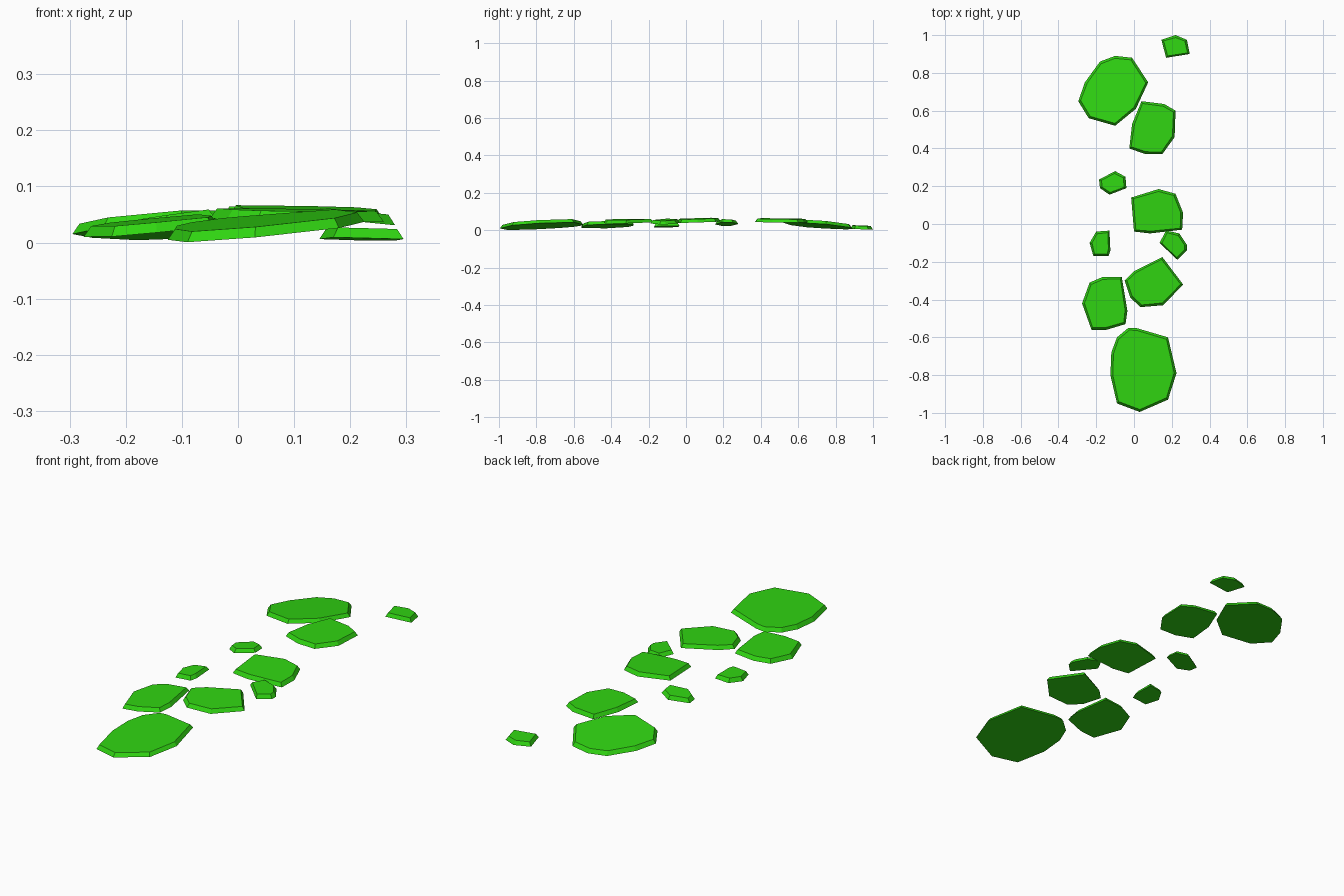
import bpy
import bmesh
from mathutils import Vector

default_cube = bpy.data.objects.get("Cube")
if default_cube:
    bpy.data.objects.remove(default_cube, do_unlink=True)

THICKNESS = 0.018
RIM_INSET = 0.013

# Single bright green material
green = bpy.data.materials.new("bright_green")
green.use_nodes = True
colour = (0.03, 0.67, 0.006, 1)
green.diffuse_color = colour
green.node_tree.nodes["Principled BSDF"].inputs["Base Color"].default_value = colour


def add_pad(name, top_height, slope_x, slope_y, *outline):
    """Tilted slab with sloping rim; outline is in hundredths of a unit."""
    points = [Vector((x, y, 0)) / 100 for x, y in outline]
    xs = [p.x for p in points]
    ys = [p.y for p in points]
    centre = Vector((min(xs) + max(xs), min(ys) + max(ys), 0)) / 2

    # Flat underside, laid on the tilted plane
    bm = bmesh.new()
    base_verts = []
    for p in points:
        offset = p - centre
        p.z = top_height - THICKNESS + offset.x * slope_x + offset.y * slope_y
        base_verts.append(bm.verts.new(p))
    base = bm.faces.new(base_verts)

    # Raise the top and draw it in to form the rim
    raised = bmesh.ops.extrude_face_region(bm, geom=[base], use_keep_orig=True)
    for element in raised["geom"]:
        if isinstance(element, bmesh.types.BMVert):
            inward = centre - element.co
            inward.z = 0
            inward = inward.normalized() * RIM_INSET
            tilt = inward.x * slope_x + inward.y * slope_y
            element.co += inward + Vector((0, 0, THICKNESS + tilt))
    bmesh.ops.recalc_face_normals(bm, faces=bm.faces)

    mesh = bpy.data.meshes.new(name)
    bm.to_mesh(mesh)
    bm.free()
    mesh.materials.append(green)
    pad = bpy.data.objects.new(name, mesh)
    bpy.context.collection.objects.link(pad)
    return pad


# Front group
add_pad("large_front_pad", 0.04, 0.09, 0.05,
        (-3, -55), (1, -55), (18, -60), (22.5, -79), (18, -93),
        (3, -99.5), (-9, -95), (-12.5, -80), (-12, -68), (-9, -60))
add_pad("front_right_pad", 0.039, 0.09, 0.03,
        (-27.5, -42), (-23.5, -31), (-16.5, -28), (-6.5, -28),
        (-3.5, -46), (-4.5, -53), (-14.5, -56), (-22.5, -56))
add_pad("front_left_pad", 0.058, -0.02, 0.02,
        (-5, -30), (0, -25), (15, -17.5), (26, -32),
        (15.5, -43), (3.5, -44), (-2, -39))

# Middle group
add_pad("small_right_pad", 0.036, 0.08, 0.02,
        (-23.5, -10), (-20, -4), (-13, -3.5), (-12.5, -14),
        (-13.5, -17), (-21.5, -17))
add_pad("small_left_pad", 0.056, -0.1, 0,
        (13.5, -10), (17, -3.5), (24, -5), (28, -11), (28, -14), (23, -19))
add_pad("middle_pad", 0.062, -0.02, 0.03,
        (-1.5, 14), (13, 18.5), (22, 16), (26, 6), (25.5, -3),
        (8.5, -5), (0, -4))
add_pad("small_middle_pad", 0.05, 0.14, -0.02,
        (-18.5, 23.5), (-10, 28), (-4.5, 25), (-4, 19), (-13, 15.5), (-18, 19))

# Back group
add_pad("back_left_pad", 0.061, -0.02, -0.01,
        (4, 65), (16, 63.5), (22, 60), (21.5, 46), (15, 37),
        (6, 37), (-2.5, 40), (-1, 53))
add_pad("large_back_pad", 0.041, 0.07, -0.09,
        (-10, 89), (-1, 88), (7.5, 75), (1, 61), (-10, 52),
        (-24, 56), (-29.5, 65), (-26, 75), (-18, 86))
add_pad("small_back_pad", 0.024, -0.02, -0.04,
        (14.5, 97.5), (22, 100), (28, 97.5), (29.5, 90), (17, 88))
